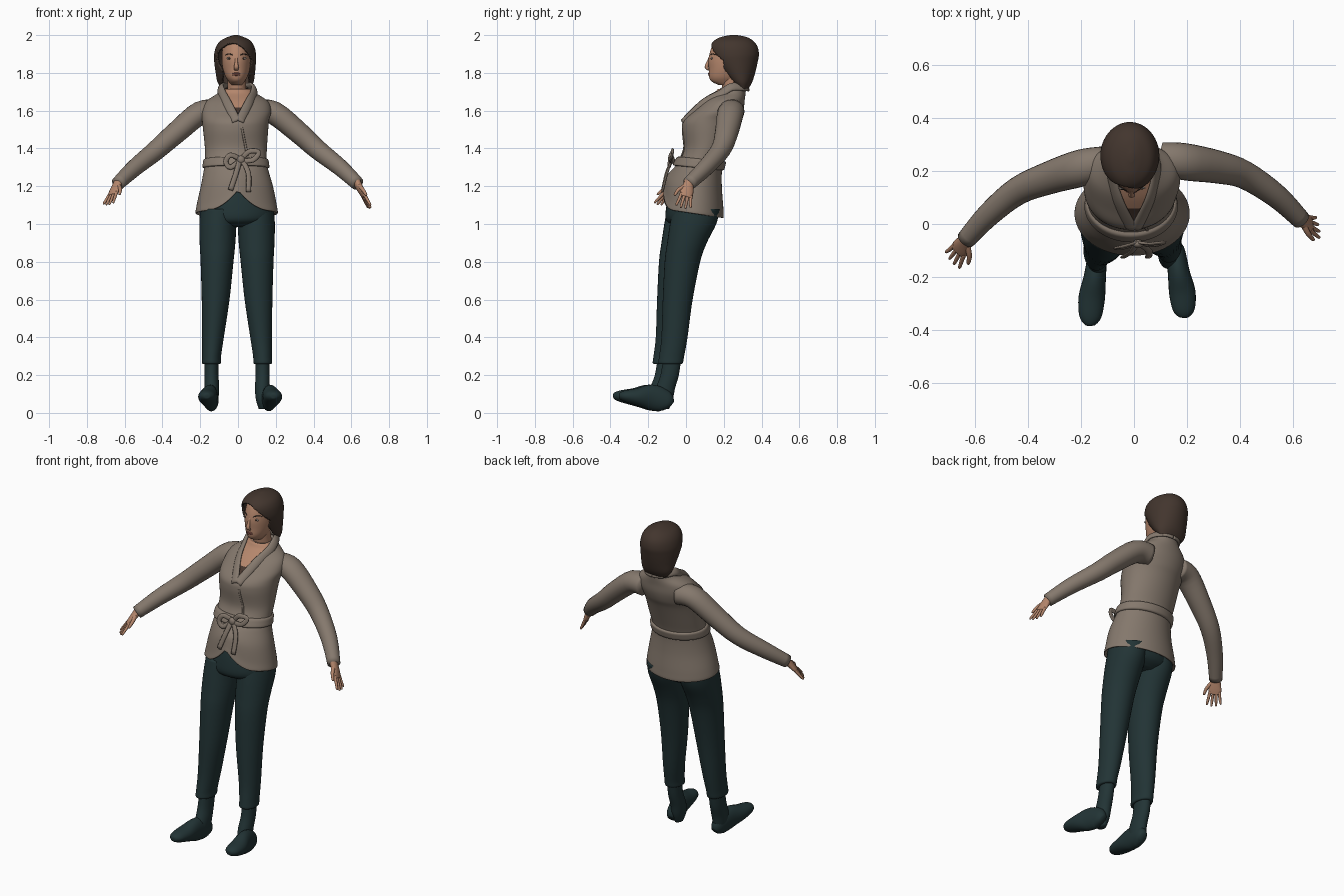
import bpy, bmesh, math
from mathutils import Vector

cube = bpy.data.objects.get("Cube")
if cube:
    bpy.data.objects.remove(cube, do_unlink=True)


def material(name, r, g, b):
    m = bpy.data.materials.new(name)
    m.use_nodes = True
    m.diffuse_color = (r, g, b, 1)
    bsdf = m.node_tree.nodes["Principled BSDF"]
    bsdf.inputs["Base Color"].default_value = (r, g, b, 1)
    bsdf.inputs["Roughness"].default_value = 0.8
    return m


SKIN = material("skin", 0.46, 0.24, 0.15)
COAT = material("taupe_wool", 0.235, 0.19, 0.153)
TEAL = material("dark_teal", 0.016, 0.034, 0.036)
HAIR = material("brown_hair", 0.055, 0.036, 0.027)
TOP = material("dark_brown_top", 0.06, 0.035, 0.025)
LIPS = material("lips", 0.33, 0.12, 0.09)
WHITE = material("eye_white", 0.5, 0.45, 0.4)
IRIS = material("eye_dark", 0.03, 0.02, 0.015)


def smooth_rows(rows, m):
    """Catmull-Rom through rows of numbers, m steps per span."""
    out = []
    for i in range(len(rows) - 1):
        a, b, c, d = (rows[max(i - 1, 0)], rows[i], rows[i + 1],
                      rows[min(i + 2, len(rows) - 1)])
        for k in range(m):
            t = k / m
            out.append([q + 0.5 * t * (r - p + t * (2*p - 5*q + 4*r - s + t * (3*(q - r) + s - p)))
                        for p, q, r, s in zip(a, b, c, d)])
    return out + [list(rows[-1])]


def skin_rings(name, rings, mats, caps=(True, True)):
    """Join closed rings of points into one smooth surface."""
    bm = bmesh.new()
    vs = [[bm.verts.new(p) for p in ring] for ring in rings]
    n = len(vs[0])
    for a, b in zip(vs, vs[1:]):
        for i in range(n):
            bm.faces.new((a[i], a[(i + 1) % n], b[(i + 1) % n], b[i]))
    if caps[0]:
        bm.faces.new(vs[0][::-1])
    if caps[1]:
        bm.faces.new(vs[-1])
    bmesh.ops.recalc_face_normals(bm, faces=bm.faces)
    for f in bm.faces:
        f.smooth = True
    me = bpy.data.meshes.new(name)
    bm.to_mesh(me)
    bm.free()
    for m in mats:
        me.materials.append(m)
    ob = bpy.data.objects.new(name, me)
    bpy.context.collection.objects.link(ob)
    return ob


def stack(name, rows, mats, m=5, n=40, warp=None, caps=(True, True)):
    """Level ellipses given as (z, x0, x1, y0, y1)."""
    rings = []
    for z, x0, x1, y0, y1 in smooth_rows(rows, m):
        ring = []
        for i in range(n):
            a = math.tau * i / n
            p = Vector(((x0 + x1) / 2 + (x1 - x0) / 2 * math.cos(a),
                        (y0 + y1) / 2 + (y1 - y0) / 2 * math.sin(a), z))
            ring.append(warp(p) if warp else p)
        rings.append(ring)
    return skin_rings(name, rings, mats, caps)


def tube(name, rows, mat, ref=(0, 0, 1), m=4, n=16):
    """Ellipses across a path of (x, y, z, half width, half thickness)."""
    rows = smooth_rows(rows, m)
    pts = [Vector(r[:3]) for r in rows]
    rings = []
    for i, p in enumerate(pts):
        t = (pts[min(i + 1, len(pts) - 1)] - pts[max(i - 1, 0)]).normalized()
        up = ref(p) if callable(ref) else Vector(ref)
        up = (up - t * up.dot(t)).normalized()
        side = t.cross(up)
        w, h = rows[i][3:]
        rings.append([p + side * w * math.cos(math.tau * k / n)
                      + up * h * math.sin(math.tau * k / n) for k in range(n)])
    return skin_rings(name, rings, [mat])


def blob(name, loc, size, mat):
    bpy.ops.mesh.primitive_uv_sphere_add(segments=16, ring_count=10, location=loc)
    ob = bpy.context.object
    ob.name, ob.scale = name, size
    ob.data.materials.append(mat)
    bpy.ops.object.shade_smooth()


def section(rows, z):
    for a, b in zip(rows, rows[1:]):
        if a[0] <= z <= b[0]:
            t = (z - a[0]) / (b[0] - a[0])
            return [p + (q - p) * t for p, q in zip(a, b)]


def front_y(rows, x, z):
    _, x0, x1, y0, y1 = section(rows, z)
    u = (2 * x - x0 - x1) / (x1 - x0)
    return (y0 + y1) / 2 - (y1 - y0) / 2 * math.sqrt(max(0, 1 - u * u))


# Coat body with a raised, parted front hem and an open neckline
coat = [(1.055, -.222, .208, -.118, .195), (1.1, -.219, .205, -.112, .198),
        (1.2, -.197, .185, -.1, .19), (1.28, -.182, .162, -.072, .19),
        (1.33, -.175, .152, -.045, .2), (1.4, -.175, .153, -.015, .225),
        (1.5, -.185, .16, -.022, .265), (1.55, -.19, .165, -.012, .29),
        (1.6, -.19, .175, .04, .305), (1.65, -.168, .158, .095, .31),
        (1.69, -.11, .1, .15, .315), (1.715, -.085, .075, .17, .315)]


def hem(p):
    t = max(0, min(1, (1.3 - p.z) / 0.2))
    lift = -0.15 * (p.y - 0.04)
    if p.y < 0.04:
        lift += 0.1 * max(0, 1 - abs(p.x) / 0.16) ** 2
    p.z += t * lift
    return p


body = stack("coat_body", [(1.1, -.18, .165, -.07, .15)] + coat + [(1.71, -.06, .045, .19, .29)],
             [COAT, SKIN, TOP], m=6, n=72, warp=hem, caps=(False, True))
for f in body.data.polygons:
    c = f.center
    if c.y < 0.23 and c.z > 1.55 and abs(c.x) < (c.z - 1.55) * 0.52:
        f.material_index = 1 if c.z > 1.62 else 2


# Belt, wrap edge and tied bow
def belt_tilt(p):
    p.z -= 0.1 * (p.y - 0.08)
    return p


belt = []
for z, d in ((1.295, -.01), (1.298, .007), (1.32, .01), (1.342, .007), (1.345, -.01)):
    _, x0, x1, y0, y1 = section(coat, z)
    belt.append((z, x0 - d, x1 + d, y0 - d, y1 + d))
stack("belt", belt, [COAT], m=3, n=56, warp=belt_tilt, caps=(False, False))
edge = [(.01 + .04 * k / 4, 1.56 - .05 * k) for k in range(5)]
tube("wrap_edge", [(x, front_y(coat, x, z), z, .006, .004) for x, z in edge], COAT, (0, -1, 0), n=8)
bow = {"bow_loop_right": [(.01, -.07, 1.345), (-.04, -.085, 1.365), (-.065, -.09, 1.33),
                          (-.04, -.09, 1.3), (.01, -.075, 1.335)],
       "bow_loop_left": [(.02, -.07, 1.345), (.06, -.075, 1.385), (.11, -.07, 1.38),
                         (.08, -.08, 1.34), (.02, -.075, 1.335)],
       "bow_tail_right": [(.01, -.075, 1.34), (-.01, -.105, 1.27), (-.04, -.125, 1.18)],
       "bow_tail_left": [(.02, -.075, 1.34), (.055, -.1, 1.27), (.055, -.125, 1.17)]}
for name, path in bow.items():
    tube(name, [p + (.014, .006) for p in path], COAT, (.2, -1, .25), n=10)
blob("bow_knot", (.015, -.075, 1.34), (.022, .016, .022), COAT)

# Shawl collar in two halves meeting behind the neck
for s, side in ((-1, "right"), (1, "left")):
    path = []
    for z in (1.545, 1.6, 1.65, 1.69):
        x = s * (z - 1.53) * 0.52
        path.append((x, front_y(coat, x, z) - .004, z, .024, .011))
    path += [(s * .087 - .005, .24, 1.725, .024, .011), (s * .05 - .005, .305, 1.725, .024, .011),
             (-.005, .32, 1.722, .024, .011)]
    tube("collar_" + side, path, COAT, lambda p: p - Vector((-.005, .25, p.z - .05)))

# Sleeves and hands
arms = {"right": ([(-.11, .235, 1.595, .06, .06), (-.2, .212, 1.588, .07, .062),
                   (-.32, .175, 1.49, .062, .058), (-.44, .125, 1.385, .053, .052),
                   (-.55, .035, 1.295, .045, .045), (-.637, -.06, 1.213, .036, .036)],
                  (-.055, -.085, -.115), (.6, -.8, 0)),
        "left": ([(.1, .25, 1.595, .06, .06), (.19, .236, 1.588, .07, .062),
                  (.32, .215, 1.485, .062, .058), (.42, .185, 1.395, .053, .052),
                  (.54, .105, 1.3, .045, .045), (.633, .015, 1.213, .036, .036)],
                 (.065, -.03, -.125), (.25, -1, 0))}
for side, (path, aim, spread) in arms.items():
    tube("sleeve_" + side, path, COAT, n=24)
    d = Vector(aim).normalized()
    w = Vector(spread)
    w = (w - d * w.dot(d)).normalized()
    normal = d.cross(w)
    wrist = Vector(path[-1][:3])
    at = lambda along, across: tuple(wrist + d * along + w * across)
    tube("palm_" + side, [at(-.02, 0) + (.025, .022), at(.02, 0) + (.03, .019),
                          at(.055, 0) + (.036, .015), at(.08, 0) + (.034, .011)], SKIN, normal)
    for k, name in enumerate(("little", "ring", "middle", "index")):
        o, end = (k - 1.5) * .017, .135 + (.0, .012, .016, .01)[k]
        tube(name + "_finger_" + side,
             [at(.065, o) + (.009, .009), at(.105, o * 1.25) + (.008, .008),
              at(end - .006, o * 1.5) + (.006, .006), at(end, o * 1.5) + (.002, .002)],
             SKIN, normal, n=10)
    tube("thumb_" + side, [at(.015, .015) + (.012, .012), at(.05, .045) + (.01, .01),
                           at(.085, .058) + (.007, .007), at(.092, .059) + (.002, .002)],
         SKIN, normal, n=10)

# Trousers and boots
stack("trouser_hips", [(.985, -.1, .085, -.05, .11), (1.02, -.19, .175, -.105, .16),
                       (1.1, -.2, .186, -.103, .178), (1.2, -.17, .155, -.08, .16)], [TEAL])
leg = [(1.08, -.2, -.003, -.1, .17), (1., -.205, -.008, -.115, .15), (.9, -.203, -.014, -.13, .1),
       (.8, -.198, -.024, -.143, .065), (.6, -.192, -.045, -.153, .025),
       (.4, -.19, -.075, -.16, -.002), (.3, -.19, -.09, -.172, -.02),
       (.262, -.19, -.092, -.175, -.028), (.258, -.172, -.108, -.15, -.045)]
shaft = [(.29, -.176, -.102, -.15, -.035), (.2, -.178, -.103, -.165, -.048),
         (.13, -.177, -.1, -.19, -.068), (.07, -.175, -.105, -.2, -.08), (.02, -.16, -.12, -.18, -.1)]
foot = [(-.135, -.084, .04, .02, .025), (-.137, -.1, .052, .032, .046),
        (-.14, -.13, .066, .037, .061), (-.148, -.2, .083, .042, .067),
        (-.16, -.28, .085, .05, .046), (-.165, -.35, .089, .042, .03),
        (-.166, -.38, .09, .022, .017), (-.166, -.386, .09, .006, .005)]
for s, side in ((-1, "right"), (1, "left")):
    dy = 0.015 * (s + 1)

    def place(rows):
        if s < 0:
            return rows
        return [(z, -x1 - .01, -x0 - .01, y0 + dy, y1 + dy / 3) for z, x0, x1, y0, y1 in rows]

    stack("trouser_leg_" + side, place(leg), [TEAL], n=32)
    stack("boot_shaft_" + side, place(shaft), [TEAL], n=28)
    tube("boot_foot_" + side, [(x if s < 0 else .01 - x * 1.08, y + dy * (-.05 - y) / .33, z, w, h)
                               for x, y, z, w, h in foot], TEAL, n=24)

# Head, neck and face
head = [(1.735, -.035, .02, .175, .25), (1.755, -.05, .035, .135, .28),
        (1.78, -.066, .05, .122, .3), (1.82, -.08, .063, .121, .33),
        (1.87, -.086, .068, .119, .35), (1.92, -.083, .066, .13, .355),
        (1.96, -.07, .05, .15, .34), (1.98, -.035, .02, .19, .3)]
stack("head", head, [SKIN])
tube("neck", [(-.007, .25, 1.62, .06, .055), (-.007, .245, 1.7, .05, .05),
              (-.007, .23, 1.8, .05, .05)], SKIN, (0, 1, 0), n=24)
tube("nose", [(-.009, .127, 1.885, .006, .005), (-.009, .116, 1.855, .008, .008),
              (-.009, .109, 1.83, .013, .01), (-.009, .122, 1.815, .011, .004)], SKIN, (0, -1, 0))
for x, side in ((-.046, "right"), (.03, "left")):
    y = front_y(head, x, 1.877)
    blob("eye_" + side, (x, y, 1.877), (.014, .004, .006), WHITE)
    blob("iris_" + side, (x, y - .003, 1.877), (.006, .003, .0055), IRIS)
    tube("eyebrow_" + side, [(x + o, front_y(head, x + o, 1.897) - .001, 1.895 + h, .003, .003)
                             for o, h in ((-.018, 0), (0, .005), (.018, 0))], HAIR, (0, -1, 0), n=8)
for z, name in ((1.797, "upper_lip"), (1.789, "lower_lip")):
    blob(name, (-.009, front_y(head, -.009, z) + .001, z), (.021, .006, .0045), LIPS)

# Bobbed hair shell, opened around the face
hair = stack("hair", [(1.715, -.085, .065, .275, .33), (1.75, -.108, .082, .235, .35),
                      (1.8, -.118, .09, .19, .366), (1.86, -.126, .095, .145, .38),
                      (1.9, -.126, .095, .128, .386), (1.94, -.115, .086, .128, .378),
                      (1.97, -.092, .066, .148, .355), (1.99, -.055, .03, .185, .32),
                      (2., -.02, .0, .235, .27)], [HAIR], m=9, n=120, caps=(False, True))
bm = bmesh.new()
bm.from_mesh(hair.data)
gone = []
for f in bm.faces:
    c = f.calc_center_median()
    if (c.y < 0.2 and c.z < 1.96 - 8 * (c.x + .03) ** 2) or \
            (abs(c.x + .01) < .072 and c.y < .28 and c.z < 1.85):
        gone.append(f)
bmesh.ops.delete(bm, geom=gone, context="FACES")
bm.to_mesh(hair.data)
bm.free()
shell = hair.modifiers.new("thickness", "SOLIDIFY")
shell.thickness, shell.offset = 0.012, -1
